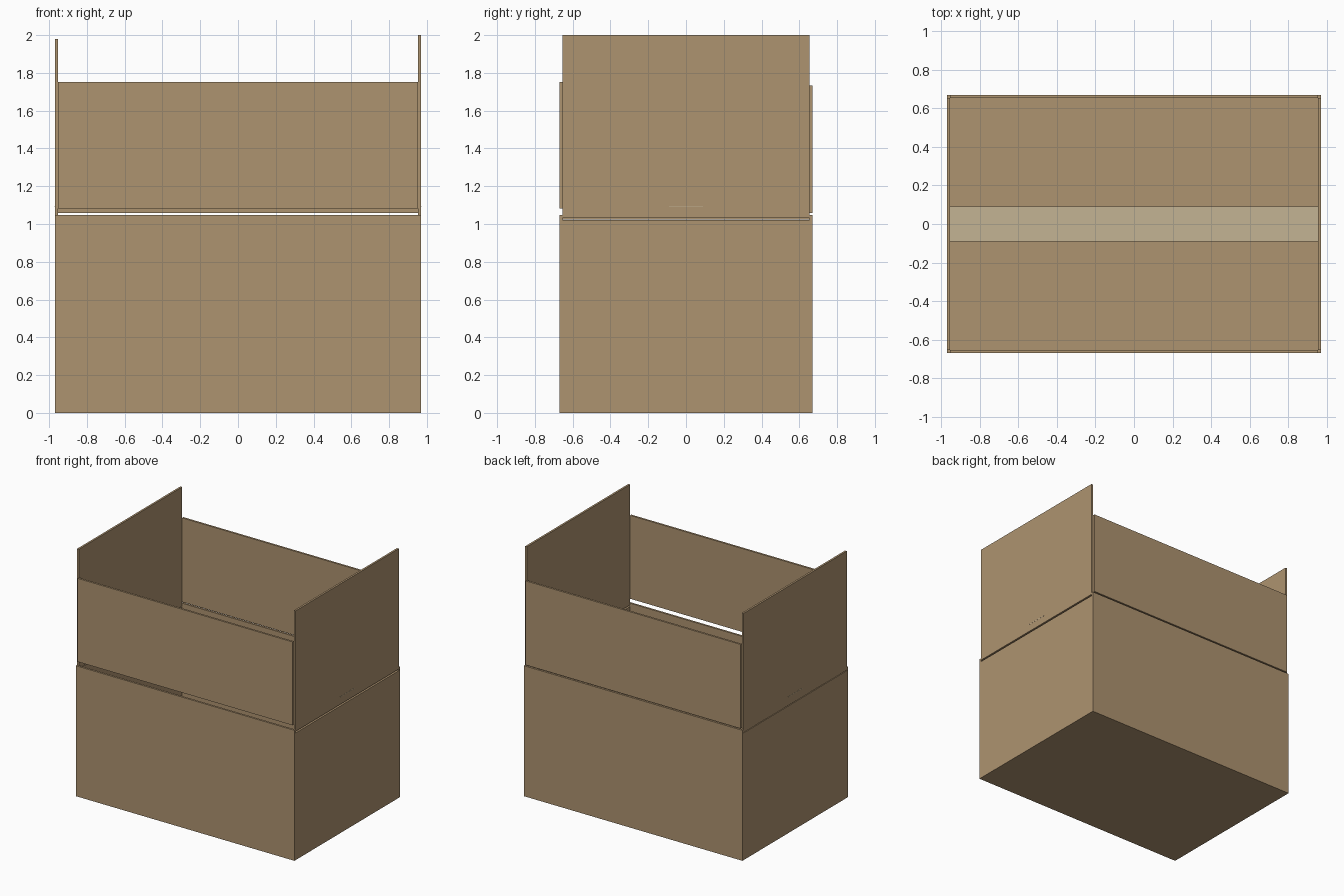
import bpy
import bmesh
from mathutils import Matrix, Vector

if "Cube" in bpy.data.objects:
    bpy.data.objects.remove(bpy.data.objects["Cube"])


def material(name, rgb):
    m = bpy.data.materials.new(name)
    m.diffuse_color = (*rgb, 1.0)
    m.use_nodes = True
    m.node_tree.nodes["Principled BSDF"].inputs["Base Color"].default_value = m.diffuse_color
    return m


cardboard = material("cardboard", (0.423, 0.292, 0.162))
pale_tape = material("pale_tape", (0.552, 0.456, 0.296))


def panels(name, mat, *boxes):
    """Object made of axis-aligned boxes given as (min corner, max corner)."""
    bm = bmesh.new()
    for lo, hi in boxes:
        lo, hi = Vector(lo), Vector(hi)
        place = Matrix.Translation((lo + hi) / 2) @ Matrix.Diagonal((*(hi - lo), 1.0))
        bmesh.ops.create_cube(bm, size=1.0, matrix=place)
    mesh = bpy.data.meshes.new(name)
    bm.to_mesh(mesh)
    bm.free()
    mesh.materials.append(mat)
    obj = bpy.data.objects.new(name, mesh)
    bpy.context.collection.objects.link(obj)
    return obj


X, Y = 0.97, 0.67        # outer half sizes
T = 0.016                # board thickness
XI, YI = X - T, Y - T    # inner half sizes
RIM, SIDE_RIM = 1.047, 1.02

# Open box: floor, tall front and back walls, slightly lower side walls
panels("box_floor", cardboard, ((-X, -Y, 0), (X, Y, T)))
panels("front_wall", cardboard, ((-X, -Y, T), (X, -YI, RIM)))
panels("back_wall", cardboard, ((-X, YI, T), (X, Y, RIM)))
panels("right_wall", cardboard, ((XI, -YI, T), (X, YI, SIDE_RIM)))
panels("left_wall", cardboard, ((-X, -YI, T), (-XI, YI, SIDE_RIM)))

# Raised lid flaps, each at its own height
panels("front_flap", cardboard, ((-XI, -Y, 1.083), (XI, -YI, 1.752)))
panels("back_flap", cardboard, ((-XI, YI, 1.057), (XI, Y, 1.732)))
panels("right_flap", cardboard, ((XI, -YI, 1.033), (X, YI, 2.0)))
panels("left_flap", cardboard, ((-X, -YI, 1.025), (-XI, YI, 1.98)))

# Tape strip spanning the opening
panels("tape_strip", pale_tape, ((-X - 0.001, -0.09, 1.092), (X + 0.001, 0.09, 1.096)))
